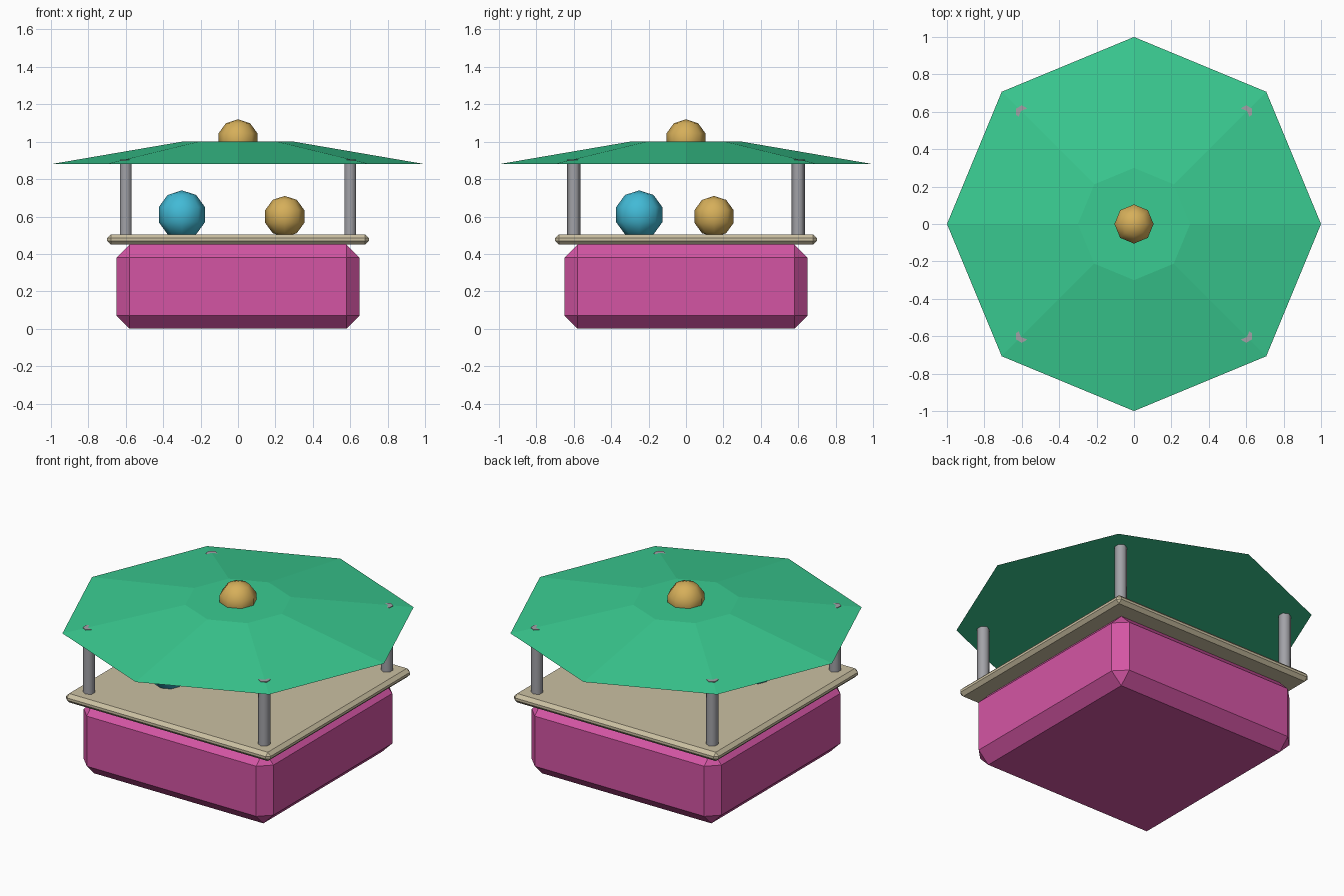
import bpy

if "Cube" in bpy.data.objects:
    bpy.data.objects.remove(bpy.data.objects["Cube"])


def srgb(r, g, b):
    return tuple(((c / 255 + 0.055) / 1.055) ** 2.4 for c in (r, g, b)) + (1.0,)


def material(name, r, g, b):
    mat = bpy.data.materials.new(name)
    mat.diffuse_color = srgb(r, g, b)
    mat.use_nodes = True
    mat.node_tree.nodes["Principled BSDF"].inputs["Base Color"].default_value = mat.diffuse_color
    return mat


pink = material("pink", 212, 85, 164)
beige = material("beige", 203, 192, 162)
green = material("green", 58, 204, 146)
gold = material("gold", 214, 175, 90)
blue = material("blue", 66, 186, 214)
grey = material("grey", 162, 162, 167)


def finish(name, mat, smooth=False):
    obj = bpy.context.object
    obj.name = name
    obj.data.materials.append(mat)
    if smooth:
        bpy.ops.object.shade_smooth()
    return obj


def box(name, half, z0, z1, bevel, mat):
    bpy.ops.mesh.primitive_cube_add(size=1, location=(0, 0, (z0 + z1) / 2))
    bpy.context.object.scale = (2 * half, 2 * half, z1 - z0)
    bpy.ops.object.transform_apply(location=False, rotation=False, scale=True)
    obj = finish(name, mat)
    mod = obj.modifiers.new("chamfer", "BEVEL")
    mod.width = bevel
    mod.segments = 1


def ball(name, radius, location, mat):
    bpy.ops.mesh.primitive_uv_sphere_add(
        segments=8, ring_count=5, radius=radius, location=location)
    finish(name, mat, smooth=True)


# Chamfered stall body and the counter on it
box("base", 0.65, 0.0, 0.45, 0.07, pink)
box("counter", 0.70, 0.45, 0.505, 0.02, beige)

# Four six-sided corner posts
for x in (-0.6, 0.6):
    for y in (-0.6, 0.6):
        bpy.ops.mesh.primitive_cylinder_add(
            vertices=6, radius=0.035, depth=0.425, location=(x, y, 0.6925))
        finish("post", grey)
        bpy.ops.object.shade_smooth_by_angle(angle=1.1)

# Octagonal roof with a flat top
bpy.ops.mesh.primitive_cone_add(
    vertices=8, radius1=1.0, radius2=0.3, depth=0.12, location=(0, 0, 0.94))
finish("roof", green)

# Knob on the roof and goods on the counter
ball("roof_knob", 0.11, (0, 0, 1.01), gold)
ball("blue_ball", 0.13, (-0.3, -0.25, 0.61), blue)
ball("gold_ball", 0.11, (0.25, 0.15, 0.60), gold)
